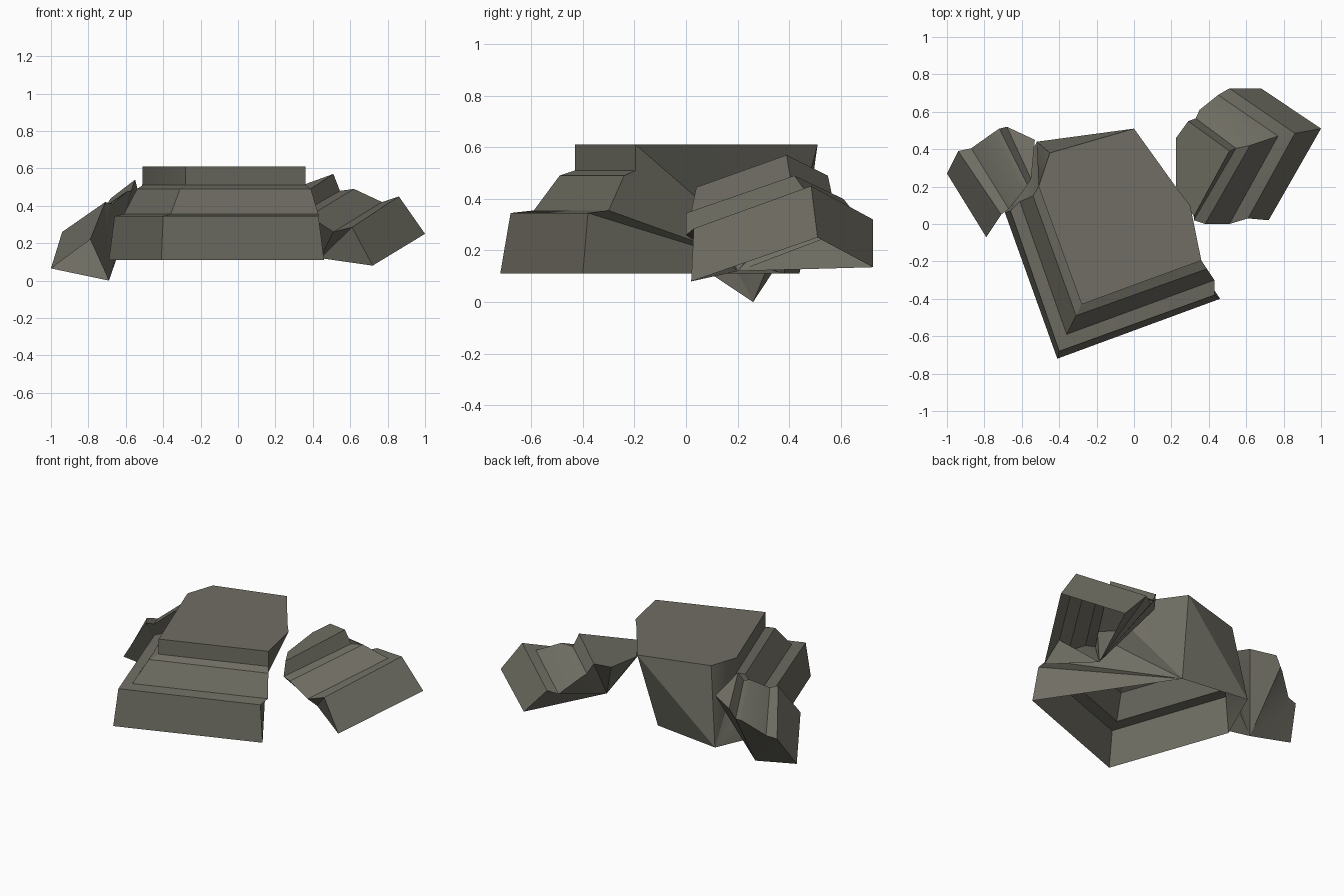
import bpy, bmesh, math

if "Cube" in bpy.data.objects:
    bpy.data.objects.remove(bpy.data.objects["Cube"])

stone = bpy.data.materials.new("grey_brown_stone")
stone.diffuse_color = (0.16, 0.155, 0.125, 1)
stone.use_nodes = True
stone.node_tree.nodes["Principled BSDF"].inputs["Base Color"].default_value = stone.diffuse_color


# Broken moulding piece, open underneath.
# rows: profiles (bottom to top) swept from one broken end to the other
# top_back: top outline from the last row back to the first
# hubs: (point, first, last) low break points, each fanned to a border span
def chunk(name, rows, top_back, hubs):
    bm = bmesh.new()
    v = [[bm.verts.new(p) for p in row] for row in rows]
    back = [bm.verts.new(p) for p in top_back]
    # stepped moulding faces
    for a, b in zip(v, v[1:]):
        for i in range(len(a) - 1):
            bm.faces.new((a[i], b[i], b[i + 1], a[i + 1]))
    # flat top
    bm.faces.new([r[-1] for r in v] + back)
    # rough broken back
    border = v[-1] + back + v[0][::-1]
    prev = None
    for p, first, last in hubs:
        h = bm.verts.new(p)
        if prev:
            bm.faces.new((prev, h, border[first]))
        for i in range(first, last):
            bm.faces.new((h, border[i + 1], border[i]))
        prev = h
    bmesh.ops.recalc_face_normals(bm, faces=bm.faces)
    top = max(bm.faces, key=lambda f: f.calc_center_median().z)
    if top.normal.z < 0:
        bmesh.ops.reverse_faces(bm, faces=bm.faces)
    me = bpy.data.meshes.new(name)
    bm.to_mesh(me)
    bm.free()
    me.materials.append(stone)
    ob = bpy.data.objects.new(name, me)
    bpy.context.collection.objects.link(ob)
    bpy.ops.object.select_all(action='DESELECT')
    ob.select_set(True)
    bpy.context.view_layer.objects.active = ob
    bpy.ops.object.shade_smooth_by_angle(angle=math.radians(30))


# large centre block with one moulded corner
z = (.11, .345, .355, .49, .51, .61)


def level(points):
    return [(x, y, h) for (x, y), h in zip(points, z)]


chunk("centre_corner_block", [
    level([(-.69, .06), (-.66, .07), (-.61, .12), (-.54, .15), (-.51, .20), (-.51, .20)]),
    level([(-.41, -.72), (-.40, -.68), (-.36, -.59), (-.31, -.49), (-.28, -.43), (-.28, -.43)]),
    level([(.46, -.40), (.43, -.38), (.43, -.30), (.39, -.24), (.36, -.195), (.36, -.195)])],
    [(.30, .10, .61), (.23, .19, .61), (0, .51, .61), (-.45, .38, .61)],
    [((-.06, .38, .11), 0, 8), ((-.52, .44, .11), 8, 15)])

# small tilted fragment on the left, straight moulding
chunk("left_fragment", [
    [(-1, .27, .065), (-.94, .39, .26), (-.87, .405, .27), (-.75, .49, .37), (-.72, .51, .38), (-.68, .52, .44)],
    [(-.79, -.07, .22), (-.71, .05, .42), (-.67, .08, .41), (-.59, .18, .48), (-.57, .21, .48), (-.55, .24, .54)]],
    [(-.53, .45, .46)],
    [((-.69, .26, 0), 0, 12)])

# medium tilted fragment on the right, with a corner
chunk("right_fragment", [
    [(.72, .02, .08), (.61, .03, .285), (.51, 0, .26), (.38, 0, .345), (.32, .02, .35), (.32, .04, .445)],
    [(1, .51, .25), (.86, .485, .45), (.77, .47, .42), (.62, .42, .49), (.545, .405, .48), (.51, .39, .57)],
    [(.68, .725, .135), (.51, .725, .32), (.45, .69, .30), (.35, .61, .40), (.33, .565, .42), (.29, .55, .49)]],
    [(.225, .46, .45), (.225, .20, .42)],
    [((.44, .20, .12), 0, 13)])
